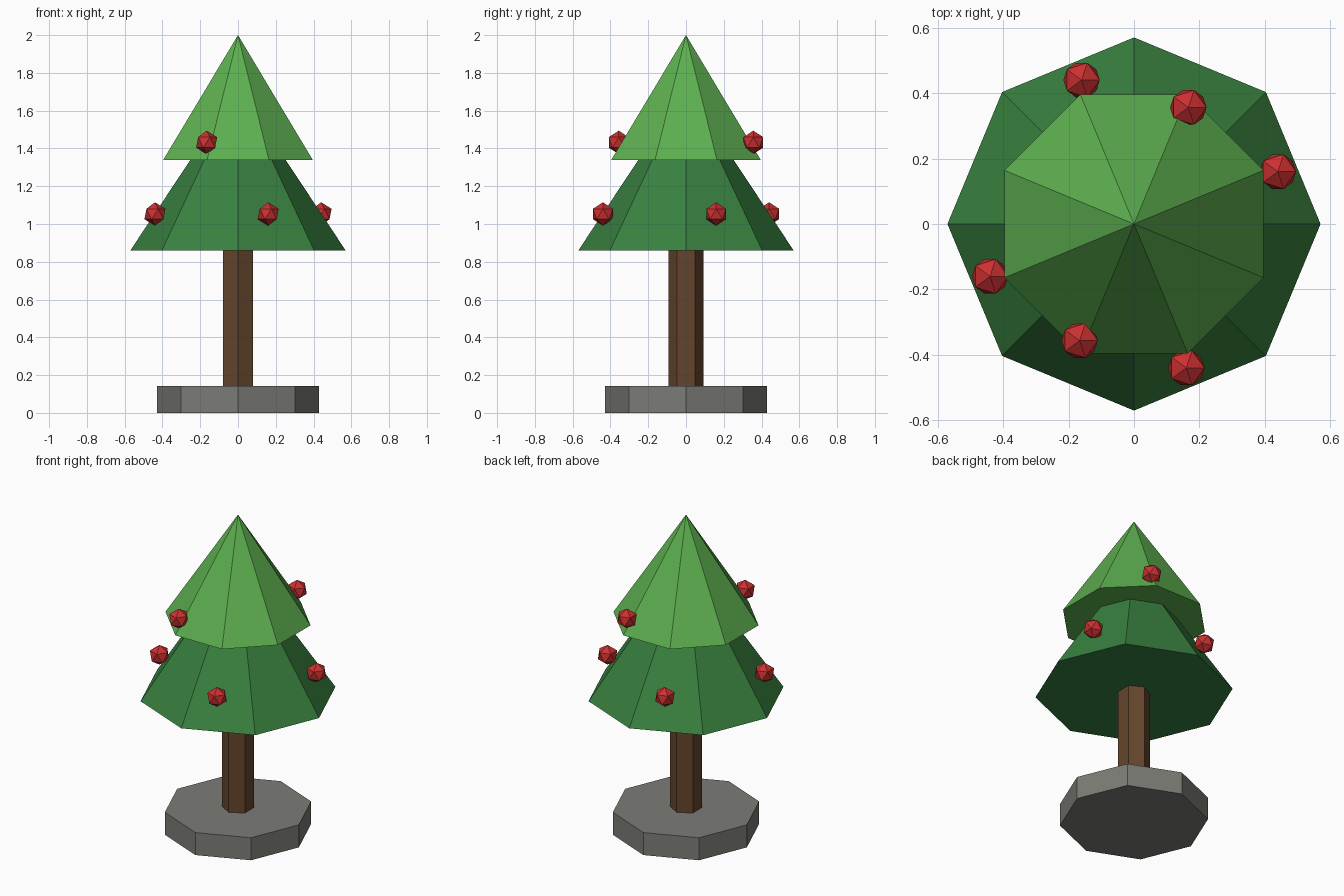
import bpy, bmesh
from math import cos, sin, radians
from mathutils import Matrix

if "Cube" in bpy.data.objects:
    bpy.data.objects.remove(bpy.data.objects["Cube"])


def material(name, color):
    m = bpy.data.materials.new(name)
    m.diffuse_color = (*color, 1)
    m.use_nodes = True
    m.node_tree.nodes["Principled BSDF"].inputs["Base Color"].default_value = m.diffuse_color
    return m


def add_object(name, bm, mat):
    me = bpy.data.meshes.new(name)
    bm.to_mesh(me)
    bm.free()
    me.materials.append(mat)
    ob = bpy.data.objects.new(name, me)
    bpy.context.collection.objects.link(ob)
    return ob


def cone(name, sides, r1, r2, z0, z1, mat, turn=0):
    bm = bmesh.new()
    place = Matrix.Translation((0, 0, (z0 + z1) / 2)) @ Matrix.Rotation(radians(turn), 4, 'Z')
    bmesh.ops.create_cone(bm, cap_ends=True, segments=sides, radius1=r1,
                          radius2=r2, depth=z1 - z0, matrix=place)
    bmesh.ops.remove_doubles(bm, verts=bm.verts, dist=1e-5)
    add_object(name, bm, mat)


def bauble(name, radius, angle, z):
    bm = bmesh.new()
    a = radians(angle)
    place = Matrix.Translation((radius * cos(a), radius * sin(a), z))
    bmesh.ops.create_icosphere(bm, subdivisions=1, radius=0.062, matrix=place)
    add_object(name, bm, red)


stone = material("stone", (0.20, 0.20, 0.18))
bark = material("bark", (0.13, 0.06, 0.025))
dark_green = material("dark_green", (0.04, 0.22, 0.05))
light_green = material("light_green", (0.11, 0.43, 0.08))
red = material("red", (0.60, 0.03, 0.03))

# Stand and trunk
cone("base", 8, 0.428, 0.428, 0, 0.143, stone)
cone("trunk", 6, 0.093, 0.093, 0.143, 0.9, bark)

# Foliage tiers
cone("lower_foliage", 8, 0.57, 0, 0.86, 1.72, dark_green)
cone("upper_foliage", 8, 0.428, 0, 1.34, 2.0, light_green, 22.5)

# Baubles
for i in range(4):
    bauble(f"lower_bauble_{i + 1}", 0.468, 20 + 90 * i, 1.053)
for i in range(2):
    bauble(f"upper_bauble_{i + 1}", 0.393, 65 + 180 * i, 1.432)
